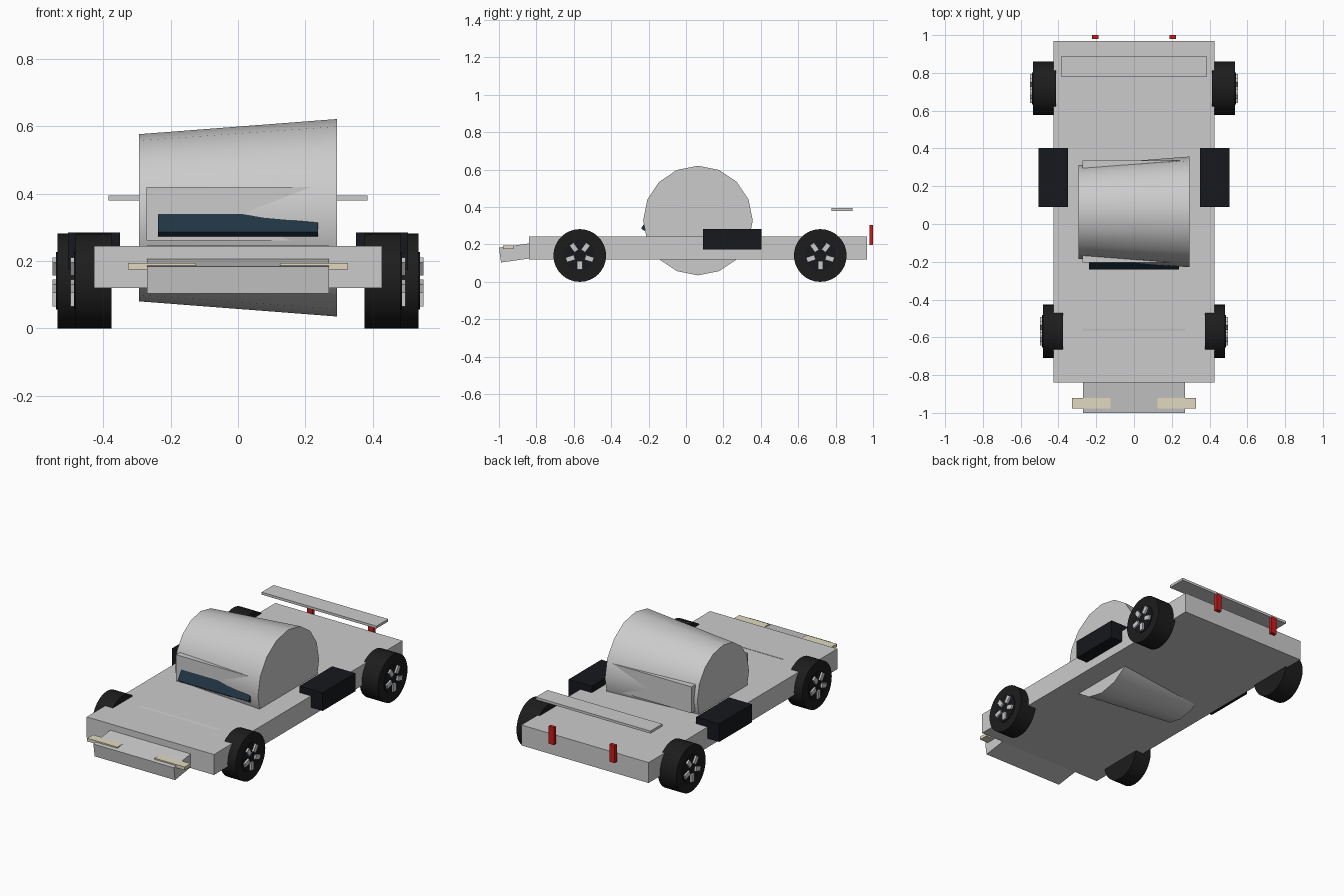
import bpy
from math import radians, cos, sin, pi

if "Cube" in bpy.data.objects:
    bpy.data.objects.remove(bpy.data.objects["Cube"])


def mat(name, rgb):
    m = bpy.data.materials.new(name)
    m.diffuse_color = (*rgb, 1)
    m.use_nodes = True
    m.node_tree.nodes["Principled BSDF"].inputs["Base Color"].default_value = m.diffuse_color
    return m


BLACK = mat("rubber", (0.012, 0.012, 0.012))
DARK = mat("intake_dark", (0.008, 0.009, 0.012))
GLASS = mat("tinted_glass", (0.015, 0.035, 0.055))
CREAM = mat("headlight_cream", (0.75, 0.7, 0.52))
RED = mat("tail_red", (0.6, 0.01, 0.01))
SILVER = mat("spoke_silver", (0.55, 0.56, 0.58))


def finish(name, material):
    o = bpy.context.object
    o.name = name
    if material:
        o.data.materials.append(material)
    return o


def box(name, center, size, material=None, rx=0.0):
    bpy.ops.mesh.primitive_cube_add(size=1, location=center, rotation=(rx, 0, 0))
    bpy.context.object.scale = size
    return finish(name, material)


def span(name, x, y, z, material=None):
    """Box from (min, max) ranges."""
    r = (x, y, z)
    return box(name, [(a + b) / 2 for a, b in r], [abs(b - a) for a, b in r], material)


def axle_cone(name, x0, x1, y, z, r0, r1, sides, material=None):
    """Cylinder or cone lying along x."""
    bpy.ops.mesh.primitive_cone_add(vertices=sides, radius1=r0, radius2=r1, depth=x1 - x0,
                                    location=((x0 + x1) / 2, y, z), rotation=(0, pi / 2, 0))
    o = finish(name, material)
    bpy.ops.object.shade_smooth_by_angle(angle=radians(35))
    return o


# chassis slab and drooping nose
span("chassis", (-0.427, 0.427), (-0.84, 0.968), (0.12, 0.244))
a, length, thick = radians(8), 0.45, 0.08
box("nose", (0, -1.0 + length / 2 * cos(a) + thick / 2 * sin(a),
             0.183 + length / 2 * sin(a) - thick / 2 * cos(a)),
    (0.54, length, thick), rx=a)

# cabin: tapered drum with a body block and windscreen
axle_cone("cabin_drum", -0.294, 0.294, 0.064, 0.328, 0.248, 0.293, 16)
span("cabin_block", (-0.272, 0.272), (-0.205, 0.336), (0.26, 0.42))
box("windscreen", (0, -0.203, 0.3205), (0.475, 0.1, 0.024), GLASS, radians(57))

# rear wing
span("rear_wing", (-0.385, 0.385), (0.777, 0.89), (0.379, 0.394))


def wheel(name, s, y, inner, outer):
    r = 0.141
    lo, hi = sorted((s * inner, s * outer))
    axle_cone(name + "_tyre", lo, hi, y, r, r, r, 32, BLACK)
    lo, hi = sorted((s * (outer - 0.01), s * (outer + 0.004)))
    axle_cone(name + "_hub", lo, hi, y, r, 0.085, 0.085, 24, DARK)
    # five spokes, one pointing straight down
    for i in range(5):
        t = radians(-90 + 72 * i)
        box(f"{name}_spoke_{i}", (s * (outer + 0.005), y + 0.053 * cos(t), r + 0.053 * sin(t)),
            (0.02, 0.046, 0.027), SILVER, t)


# mirrored parts
for s, side in ((-1, "left"), (1, "right")):
    wheel("front_wheel_" + side, s, -0.568, 0.375, 0.482)
    wheel("rear_wheel_" + side, s, 0.718, 0.412, 0.536)
    span("side_intake_" + side, (s * 0.35, s * 0.505), (0.09, 0.403), (0.174, 0.284), DARK)
    span("headlight_" + side, (s * 0.125, s * 0.327), (-0.978, -0.922), (0.175, 0.194), CREAM)
    span("tail_light_" + side, (s * 0.187, s * 0.222), (0.98, 1.0), (0.198, 0.304), RED)
